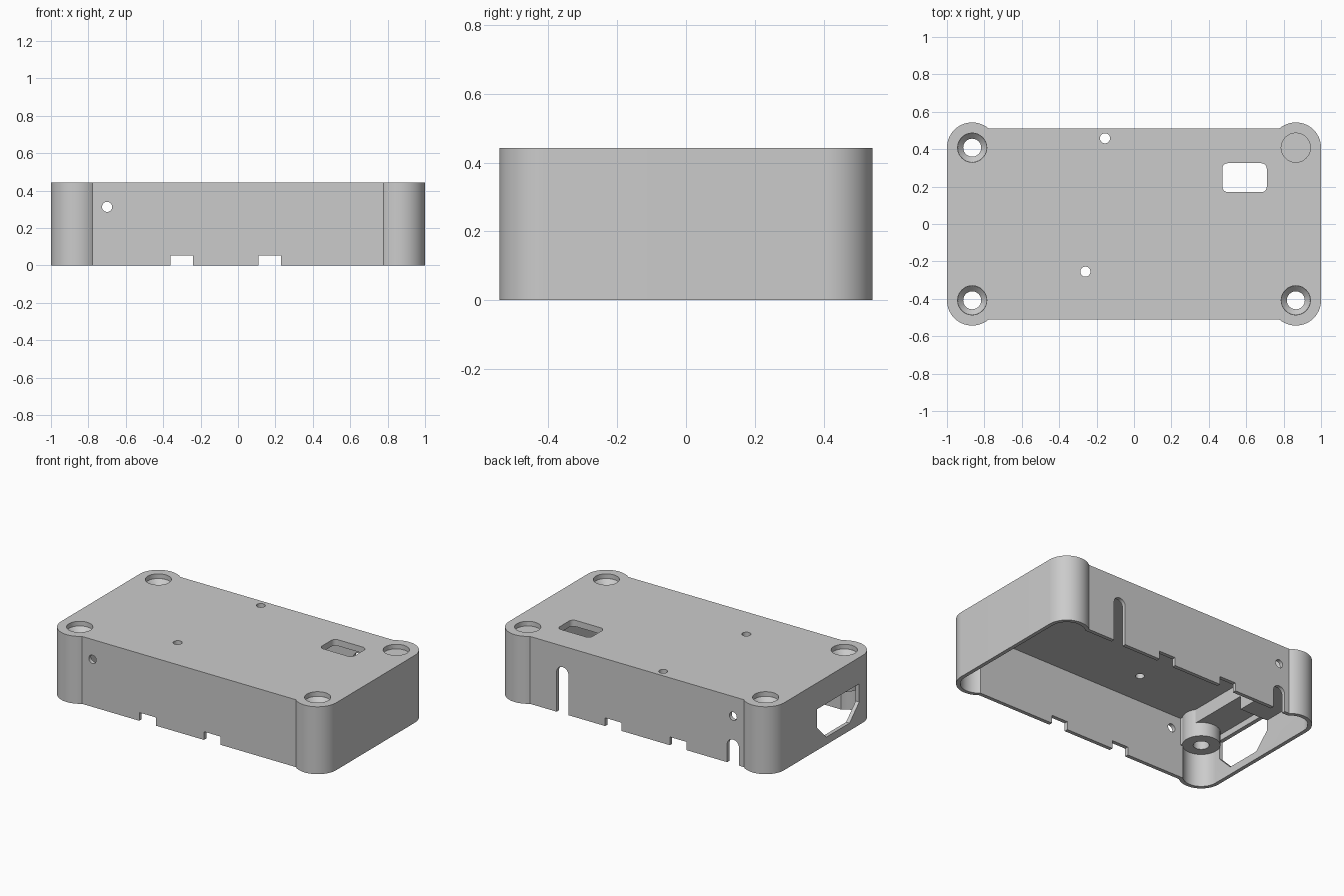
import bpy, bmesh, math

cube = bpy.data.objects.get("Cube")
if cube:
    bpy.data.objects.remove(cube, do_unlink=True)

HEIGHT, CEILING, SHELF = 0.443, 0.402, 0.22
CX, CY, CORNER_R, HALF_Y, WALL = 0.865, 0.408, 0.135, 0.511, 0.025

grey = bpy.data.materials.new("plain_grey")
grey.use_nodes = True
colour = (0.6, 0.6, 0.6, 1)
grey.diffuse_color = colour
grey.node_tree.nodes["Principled BSDF"].inputs["Base Color"].default_value = colour


def prism(name, points, vector):
    """Closed solid: planar outline swept along a vector."""
    bm = bmesh.new()
    face = bm.faces.new([bm.verts.new(p) for p in points])
    swept = bmesh.ops.extrude_face_region(bm, geom=[face])["geom"]
    bmesh.ops.translate(bm, vec=vector, verts=[v for v in swept if isinstance(v, bmesh.types.BMVert)])
    bmesh.ops.recalc_face_normals(bm, faces=bm.faces)
    mesh = bpy.data.meshes.new(name)
    bm.to_mesh(mesh)
    bm.free()
    mesh.materials.append(grey)
    obj = bpy.data.objects.new(name, mesh)
    bpy.context.collection.objects.link(obj)
    return obj


def box(name, x0, x1, y0, y1, z0, z1):
    return prism(name, [(x0, y0, z0), (x1, y0, z0), (x1, y1, z0), (x0, y1, z0)], (0, 0, z1 - z0))


def arc(cx, cy, r, a0, a1, n):
    return [(cx + r * math.cos(a0 + (a1 - a0) * i / n), cy + r * math.sin(a0 + (a1 - a0) * i / n))
            for i in range(n + 1)]


def disc(cx, cy, r, n=40):
    return arc(cx, cy, r, 0, math.tau, n)[:-1]


def cylinder(name, x, y, r, z0, z1):
    return prism(name, [(a, b, z0) for a, b in disc(x, y, r)], (0, 0, z1 - z0))


def cone(name, x, y, r0, r1, z0, z1):
    obj = cylinder(name, x, y, r0, z0, z1)
    for v in obj.data.vertices:
        if v.co.z > (z0 + z1) / 2:
            v.co.x = x + (v.co.x - x) * r1 / r0
            v.co.y = y + (v.co.y - y) * r1 / r0
    return obj


def case_outline(inset, z):
    """Rectangle with a bulging round ear at each corner."""
    r, h = CORNER_R - inset, HALF_Y - inset
    quarter = arc(CX, CY, r, 0, math.pi - math.asin((h - CY) / r), 28)
    top = quarter + [(-x, y) for x, y in reversed(quarter)]
    return [(x, y, z) for x, y in top + [(-x, -y) for x, y in top]]


def combine(target, tool, operation):
    mod = target.modifiers.new("combine", 'BOOLEAN')
    mod.operation, mod.solver, mod.object = operation, 'EXACT', tool
    bpy.context.view_layer.objects.active = target
    bpy.ops.object.modifier_apply(modifier=mod.name)
    bpy.data.objects.remove(tool, do_unlink=True)


def cut(tool):
    combine(case, tool, 'DIFFERENCE')


def join(tool):
    combine(case, tool, 'UNION')


# Shell, open underneath
case = prism("enclosure_shell", case_outline(0, 0), (0, 0, HEIGHT))
cut(prism("cavity", case_outline(WALL, -0.1), (0, 0, CEILING + 0.1)))

# Thick inner block at the connector end, kept inside the rounded corners
block = box("connector_block", -1.1, -0.77, -0.7, 0.7, SHELF, CEILING + 0.02)
combine(block, prism("block_limit", case_outline(WALL / 2, 0), (0, 0, HEIGHT)), 'INTERSECT')
join(block)

# Connector pocket and its chamfered opening in the end wall
cut(box("connector_pocket", -0.973, -0.7, -0.37, 0.07, 0.1, 0.31))
opening = [(0.07, 0.27), (-0.37, 0.27), (-0.37, 0.15), (-0.27, 0.05), (-0.03, 0.05), (0.07, 0.15)]
cut(prism("connector_opening", [(-1.1, y, z) for y, z in opening], (0.2, 0, 0)))

corners = [(sx * CX, sy * CY) for sx in (-1, 1) for sy in (-1, 1)]

# Screw bosses filling the corners under the top
for x, y in corners:
    join(cylinder("screw_boss", x, y, 0.114, SHELF - 0.001, CEILING + 0.015))

# Screw holes with a short recess and a conical seat
for x, y in corners:
    cut(cylinder("screw_hole", x, y, 0.048, -0.1, 0.6))
    cut(cone("screw_seat", x, y, 0.047, 0.078, HEIGHT - 0.062, HEIGHT - 0.03))
    cut(cylinder("screw_recess", x, y, 0.078, HEIGHT - 0.0305, 0.6))

# Rounded window and two small holes in the top
window = []
for i, (x, y) in enumerate([(0.68, 0.295), (0.502, 0.295), (0.502, 0.2), (0.68, 0.2)]):
    window += arc(x, y, 0.03, i * math.pi / 2, (i + 1) * math.pi / 2, 6)
cut(prism("window", [(x, y, 0.3) for x, y in window], (0, 0, 0.3)))
for x, y in [(-0.155, 0.458), (-0.26, -0.255)]:
    cut(cylinder("top_hole", x, y, 0.027, 0.3, 0.6))

# Side pin holes and edge notches through both long walls
cut(prism("pin_hole", [(x, -0.7, z) for x, z in disc(-0.7, 0.313, 0.027)], (0, 1.4, 0)))
for x in (-0.3, 0.17):
    cut(box("edge_notch", x - 0.06, x + 0.06, -0.7, 0.7, -0.1, 0.054))

# Round-topped slots in the back wall
for x, top in [(0.54, 0.305), (-0.7, 0.16)]:
    r = 0.043
    slot = arc(x, top - r, r, 0, math.pi, 20) + [(x - r, -0.1), (x + r, -0.1)]
    cut(prism("back_slot", [(a, 0.45, z) for a, z in slot], (0, 0.2, 0)))

bpy.ops.object.select_all(action='DESELECT')
case.select_set(True)
bpy.context.view_layer.objects.active = case
bpy.ops.object.shade_smooth_by_angle(angle=math.radians(25))
